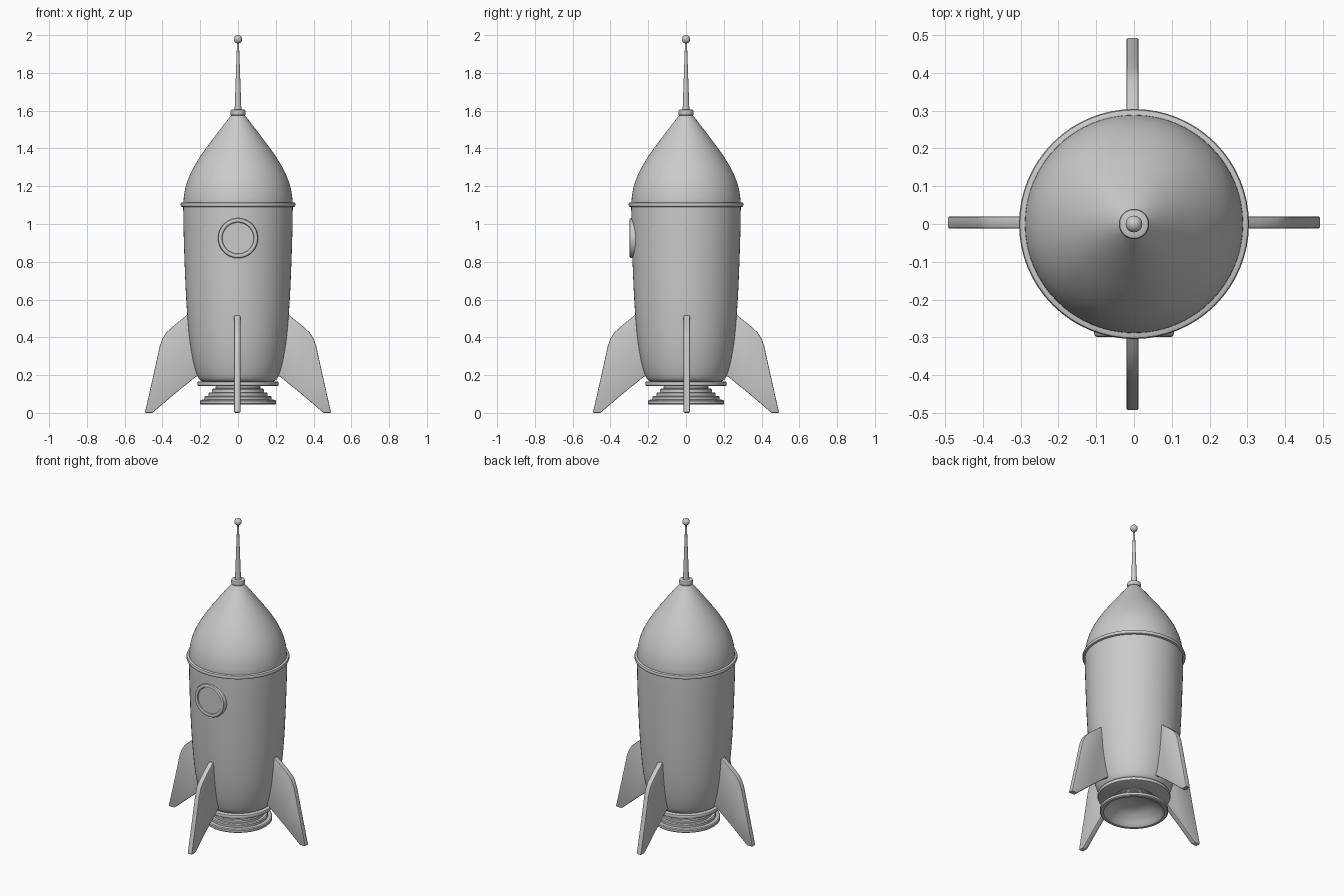
import bpy, bmesh, math
from mathutils import Matrix, Vector

if "Cube" in bpy.data.objects:
    bpy.data.objects.remove(bpy.data.objects["Cube"])


def finish(name, bm, angle=35):
    bmesh.ops.recalc_face_normals(bm, faces=bm.faces)
    mesh = bpy.data.meshes.new(name)
    bm.to_mesh(mesh)
    bm.free()
    mesh.shade_smooth()
    mesh.set_sharp_from_angle(angle=math.radians(angle))
    obj = bpy.data.objects.new(name, mesh)
    bpy.context.collection.objects.link(obj)
    return obj


def smooth_curve(pts, steps=5):
    """Catmull-Rom curve through the profile points."""
    p = [Vector(q) for q in pts]
    p = [2 * p[0] - p[1]] + p + [2 * p[-1] - p[-2]]
    out = []
    for a, b, c, d in zip(p, p[1:], p[2:], p[3:]):
        for i in range(steps):
            t = i / steps
            out.append(tuple(0.5 * (2 * b + (c - a) * t + (2 * a - 5 * b + 4 * c - d) * t * t
                                    + (3 * b - a - 3 * c + d) * t ** 3)))
    return out + [tuple(pts[-1])]


def lathe(name, pts, closed=False, segs=64, matrix=Matrix()):
    """Revolve (radius, height) points around z."""
    bm = bmesh.new()
    vs = [bm.verts.new((r, 0, z)) for r, z in pts]
    pairs = list(zip(vs, vs[1:])) + ([(vs[-1], vs[0])] if closed else [])
    edges = [bm.edges.new(e) for e in pairs]
    bmesh.ops.spin(bm, geom=vs + edges, cent=(0, 0, 0), axis=(0, 0, 1),
                   angle=math.tau, steps=segs, use_duplicate=False)
    bmesh.ops.remove_doubles(bm, verts=bm.verts, dist=1e-5)
    bm.transform(matrix)
    return finish(name, bm)


def band(r0, r1, z0, z1, c):
    """Rectangular ring section with softened outer corners."""
    k = c * 0.3
    return [(r0, z0), (r1 - c, z0), (r1 - k, z0 + k), (r1, z0 + c),
            (r1, z1 - c), (r1 - k, z1 - k), (r1 - c, z1), (r0, z1)]


# Hull and nose cone
lathe("hull", [(0, 0.165)] + smooth_curve([
    (0.185, 0.165), (0.205, 0.178), (0.222, 0.215), (0.241, 0.29), (0.258, 0.40),
    (0.273, 0.58), (0.283, 0.80), (0.289, 1.0), (0.29, 1.1)]) + [(0, 1.1)])
lathe("nose_cone", smooth_curve([
    (0.289, 1.10), (0.286, 1.15), (0.272, 1.215), (0.243, 1.285), (0.195, 1.365),
    (0.137, 1.445), (0.08, 1.52), (0.034, 1.578)]) + [(0, 1.578)])

# Trim rings
lathe("shoulder_ring", band(0.26, 0.304, 1.09, 1.115, 0.009), closed=True)
lathe("base_ring", band(0, 0.215, 0.142, 0.166, 0.007))

# Stepped exhaust bell with hollow underside
bell = [(0, 0.142), (0.115, 0.142)]
for r, z in [(0.12, 0.142), (0.137, 0.128), (0.156, 0.109), (0.177, 0.09), (0.202, 0.069)]:
    bell += [(r - 0.005, z), (r, z - 0.005), (r, z - 0.019)]
bell += [(0.197, 0.045), (0.18, 0.045)]
bell += smooth_curve([(0.172, 0.052), (0.14, 0.085), (0.09, 0.115), (0.0, 0.13)])
lathe("exhaust_bell", bell)

# Antenna with collar and ball
lathe("antenna_collar", band(0, 0.04, 1.574, 1.606, 0.008), segs=48)
lathe("antenna_mast", [(0, 1.6), (0.018, 1.6), (0.005, 1.965), (0, 1.965)], segs=32)
bm = bmesh.new()
bmesh.ops.create_uvsphere(bm, u_segments=32, v_segments=16, radius=0.022,
                          matrix=Matrix.Translation((0, 0, 1.978)))
finish("antenna_ball", bm)

# Porthole, its axis turned to face the front
face_front = Matrix.Translation((0, 0, 0.925)) @ Matrix.Rotation(math.radians(90), 4, "X")
lathe("porthole_frame", [(0.082, 0.24), (0.106, 0.24), (0.106, 0.289), (0.103, 0.296),
                         (0.098, 0.299), (0.09, 0.299), (0.085, 0.296), (0.082, 0.289)],
      closed=True, matrix=face_front)
lathe("porthole_glass", [(0, 0.29), (0.084, 0.29)], matrix=face_front)

# Four swept fins
outline = [(0.20, 0.20), (0.232, 0.516), (0.272, 0.516), (0.335, 0.466), (0.38, 0.425),
           (0.399, 0.395), (0.414, 0.355), (0.45, 0.19), (0.492, 0.004), (0.488, 0.0),
           (0.455, 0.0), (0.448, 0.004), (0.34, 0.097), (0.225, 0.19)]
half = 0.016
for i, side in enumerate(["right", "back", "left", "front"]):
    bm = bmesh.new()
    face = bm.faces.new([bm.verts.new((x, -half, z)) for x, z in outline])
    ext = bmesh.ops.extrude_face_region(bm, geom=[face])
    new = [g for g in ext["geom"] if isinstance(g, bmesh.types.BMVert)]
    bmesh.ops.translate(bm, verts=new, vec=(0, 2 * half, 0))
    rim = [e for e in bm.edges if abs(e.verts[0].co.y - e.verts[1].co.y) < 1e-6]
    bmesh.ops.bevel(bm, geom=rim, offset=0.005, segments=2, profile=0.5,
                    affect="EDGES", clamp_overlap=True)
    bm.transform(Matrix.Translation((-0.004 * (i % 2), 0.004 * (1 - i % 2), 0))
                 @ Matrix.Rotation(i * math.pi / 2, 4, "Z"))
    finish(side + "_fin", bm)
